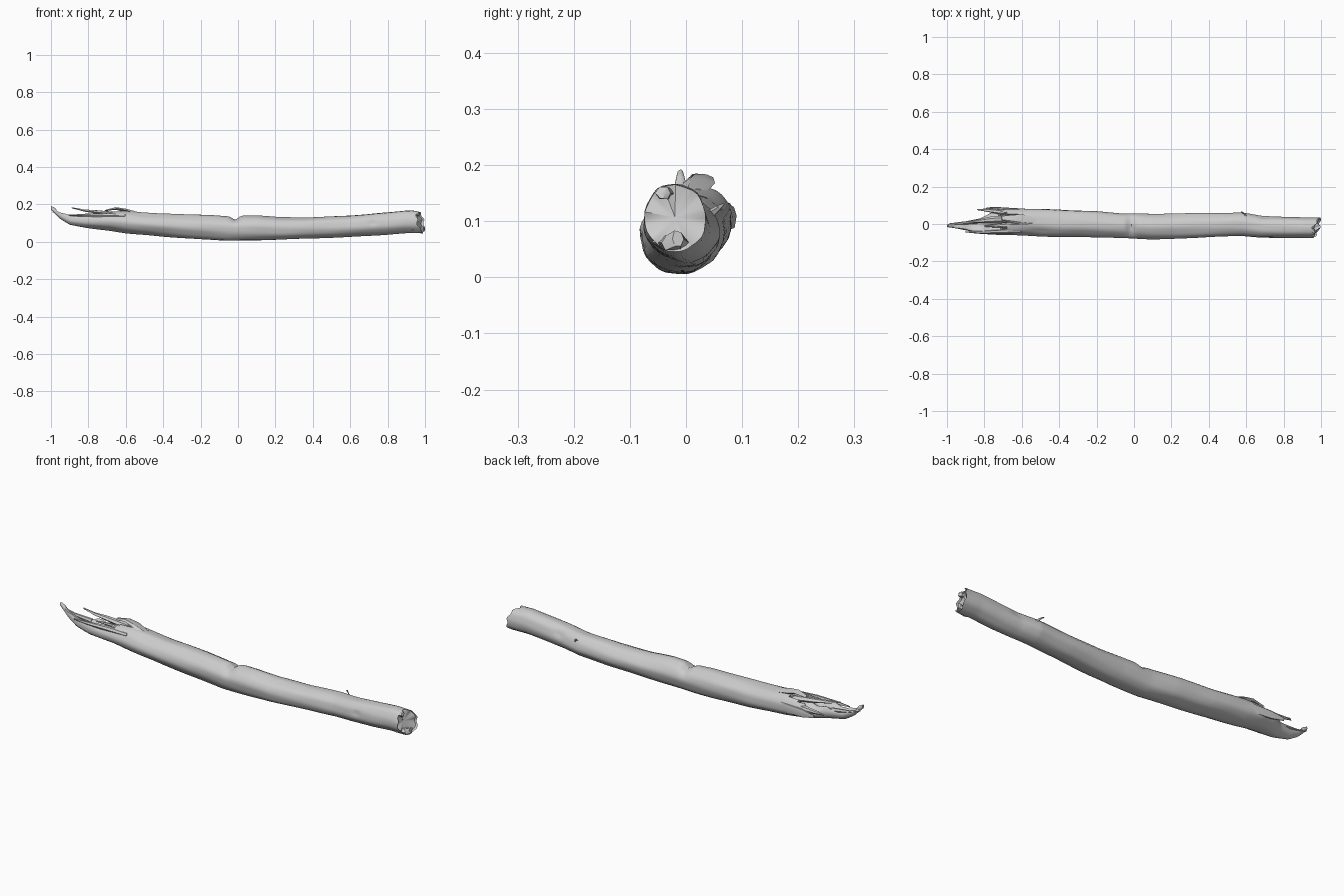
import bpy, bmesh, math, random
from math import sin, cos, pi

random.seed(4)
cube = bpy.data.objects.get("Cube")
if cube:
    bpy.data.objects.remove(cube)

wood = bpy.data.materials.new("weathered grey wood")
wood.use_nodes = True
GREY = (0.6, 0.6, 0.6, 1)
wood.diffuse_color = GREY
wood.node_tree.nodes["Principled BSDF"].inputs["Base Color"].default_value = GREY


def finish(name, bm, angle=40):
    bmesh.ops.recalc_face_normals(bm, faces=bm.faces[:])
    mesh = bpy.data.meshes.new(name)
    bm.to_mesh(mesh)
    bm.free()
    obj = bpy.data.objects.new(name, mesh)
    bpy.context.collection.objects.link(obj)
    mesh.materials.append(wood)
    bpy.ops.object.select_all(action="DESELECT")
    obj.select_set(True)
    bpy.context.view_layer.objects.active = obj
    bpy.ops.object.shade_smooth_by_angle(angle=math.radians(angle))
    return obj


def loft(bm, rings):
    """Skin a list of rings and return the two end faces."""
    loops = [[bm.verts.new(p) for p in ring] for ring in rings]
    n = len(loops[0])
    for a, b in zip(loops, loops[1:]):
        for i in range(n):
            j = (i + 1) % n
            bm.faces.new((a[i], a[j], b[j], b[i]))
    return bm.faces.new(loops[0]), bm.faces.new(loops[-1])


# Trunk outline: x, lowest z, highest z, front y, back y
OUTLINE = [
    (-1.0, .172, .192, -.016, -.004),
    (-.95, .122, .166, -.024, .006),
    (-.90, .092, .150, -.034, .014),
    (-.82, .076, .155, -.052, .030),
    (-.76, .067, .158, -.056, .062),
    (-.68, .058, .162, -.058, .084),
    (-.60, .046, .164, -.060, .084),
    (-.40, .028, .150, -.068, .078),
    (-.20, .013, .145, -.070, .068),
    (-.06, .005, .139, -.076, .056),
    (.10, .006, .140, -.082, .053),
    (.22, .011, .130, -.080, .056),
    (.40, .018, .131, -.070, .059),
    (.58, .026, .140, -.064, .060),
    (.68, .032, .147, -.073, .043),
    (.80, .039, .158, -.076, .038),
    (.90, .046, .168, -.074, .035),
    (1.0, .046, .164, -.074, .036),
]


def outline_at(x):
    for a, b in zip(OUTLINE, OUTLINE[1:]):
        if x <= b[0]:
            t = (x - a[0]) / (b[0] - a[0])
            return [p + (q - p) * t for p, q in zip(a[1:], b[1:])]
    return OUTLINE[-1][1:]


def bump(x, centre, width):
    return math.exp(-((x - centre) / width) ** 2)


SIDES = 32


def trunk_ring(x):
    low, high, front, back = outline_at(x)
    cy, cz = (front + back) / 2, (low + high) / 2
    ry, rz = (back - front) / 2, (high - low) / 2
    ring = []
    for i in range(SIDES):
        a = 2 * pi * i / SIDES
        up = max(0, sin(a))
        # Long grain ridges that wander slowly along the trunk
        r = 1 + .018 * sin(5 * a + 4 * x) + .012 * sin(9 * a - 7 * x + 1) + .01 * sin(23 * x + 2 * a)
        # Crack across the middle, deepest on top
        r -= (.30 * bump(x, -.015, .022) + .06 * bump(x, -.06, .06)) * up ** 2
        # Hollow knots on the front and back
        r -= .10 * bump(x, .72, .018) * bump(a, pi * .95, .16)
        r -= .10 * bump(x, .70, .025) * bump(a, .5, .18)
        r -= .07 * bump(x, -.5, .07) * bump(a, 2.3, .2)
        y, z = cy + ry * r * cos(a), cz + rz * r * sin(a)
        # Torn upper half at the narrow end, cut down to a jagged floor
        edge = -.66 + .05 * sin(70 * y) + .02 * sin(190 * y)
        if x < edge and x > -.97:
            floor = low + (high - low) * (.70 + .1 * sin(95 * y + 9 * x) + .07 * sin(60 * x))
            z = min(z, floor)
        # Slanted, ragged saw end: the back and underside reach furthest
        reach = .957 + .035 * max(0, cos(a)) + .026 * max(0, -sin(a)) + .006 * sin(7 * a)
        ring.append((min(x, reach), y, z))
    return ring


bm = bmesh.new()
STEPS = 170
rings = [trunk_ring(-1 + 1.95 * i / STEPS) for i in range(STEPS + 1)]
rings.append(trunk_ring(1.0))
start, end = loft(bm, rings)
# Broken end face with a raised rim and an uneven core
bmesh.ops.inset_region(bm, faces=[end], thickness=.008)
bmesh.ops.translate(bm, verts=end.verts[:], vec=(-.012, 0, 0))
core = bmesh.ops.poke(bm, faces=[end])["verts"]
for v in core:
    v.co.x -= .012
finish("trunk", bm)


def splinter(name, path, sides=6):
    """Tapered shard; path points are x, y, z, half width, half thickness."""
    bm = bmesh.new()
    rings = []
    for x, y, z, w, h in path:
        ring = []
        for i in range(sides):
            a = 2 * pi * i / sides
            k = random.uniform(.8, 1.15)
            ring.append((x + random.uniform(-.006, .006), y + w * k * cos(a), z + h * k * sin(a)))
        rings.append(ring)
    loft(bm, rings)
    return finish(name, bm, 30)


# Loose shards around the torn end
splinter("upper_splinter", [(-.885, .012, .182, .003, .003), (-.83, .016, .168, .010, .006),
                            (-.76, .022, .160, .016, .010), (-.64, .028, .145, .020, .014)])
splinter("back_splinter", [(-.835, .078, .128, .003, .003), (-.79, .074, .126, .009, .008),
                           (-.72, .066, .122, .014, .016), (-.62, .056, .120, .016, .020)])
splinter("back_bark_flap", [(-.785, .086, .108, .004, .008), (-.72, .082, .110, .008, .022),
                            (-.60, .074, .108, .010, .030), (-.48, .066, .104, .006, .020)])
splinter("raised_bark", [(-.71, .030, .168, .012, .004), (-.65, .028, .178, .020, .007),
                         (-.60, .022, .168, .026, .010), (-.53, .014, .150, .020, .008)])
splinter("front_splinter", [(-.90, -.042, .142, .003, .003), (-.82, -.044, .142, .008, .008),
                            (-.72, -.040, .142, .012, .012), (-.60, -.036, .138, .012, .012)])
splinter("middle_splinter", [(-.80, -.012, .148, .003, .003), (-.74, -.010, .150, .010, .006),
                             (-.62, -.004, .150, .016, .010)])
splinter("tip_splinter", [(-.985, .000, .160, .003, .003), (-.93, .004, .140, .007, .008),
                          (-.84, .010, .128, .010, .014)])

# Ragged chips on the thick end
splinter("end_lower_chip", [(.93, -.030, .062, .030, .014), (.975, -.022, .062, .026, .014),
                            (.992, -.014, .068, .012, .016)])
splinter("end_upper_chip", [(.92, -.035, .148, .018, .010), (.962, -.040, .150, .014, .012),
                            (.972, -.044, .146, .006, .006)])

# Twig stub on the back
splinter("twig_stub", [(.60, .040, .110, .010, .010), (.585, .056, .122, .005, .005),
                       (.575, .066, .130, .002, .002)])
